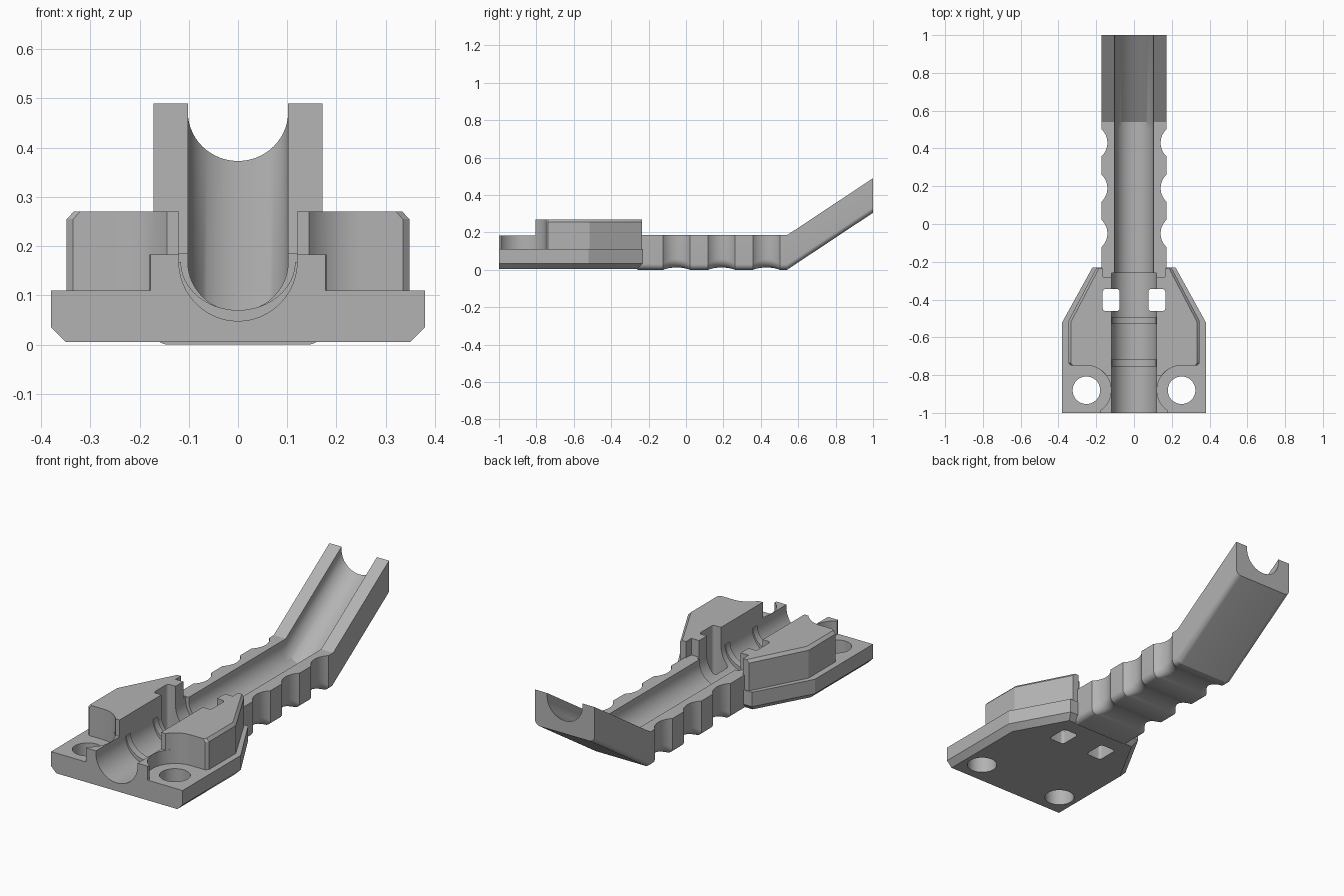
import bpy, bmesh, math
from mathutils import Vector

if "Cube" in bpy.data.objects:
    bpy.data.objects.remove(bpy.data.objects["Cube"])

grey = bpy.data.materials.new("plain grey plastic")
grey.diffuse_color = (0.45, 0.45, 0.45, 1)
grey.use_nodes = True
grey.node_tree.nodes["Principled BSDF"].inputs["Base Color"].default_value = grey.diffuse_color


def loft(name, rings):
    """Closed solid through matching rings of 3D points."""
    bm = bmesh.new()
    vs = [[bm.verts.new(p) for p in r] for r in rings]
    n = len(vs[0])
    for a, b in zip(vs, vs[1:]):
        for i in range(n):
            j = (i + 1) % n
            bm.faces.new((a[i], a[j], b[j], b[i]))
    bm.faces.new(vs[0])
    bm.faces.new(vs[-1])
    bmesh.ops.recalc_face_normals(bm, faces=bm.faces)
    me = bpy.data.meshes.new(name)
    bm.to_mesh(me)
    bm.free()
    ob = bpy.data.objects.new(name, me)
    bpy.context.collection.objects.link(ob)
    me.materials.append(grey)
    return ob


def upright(name, levels, side=1):
    """Solid from (outline, z) levels, optionally mirrored in x."""
    return loft(name, [[(side * x, y, z) for x, y in o] for o, z in levels])


def along_y(name, section, y0, y1):
    return loft(name, [[(x, y, z) for x, z in section] for y in (y0, y1)])


def arc(cx, cy, rx, ry, a0, a1, n):
    return [(cx + rx * math.cos(math.radians(a0 + (a1 - a0) * i / n)),
             cy + ry * math.sin(math.radians(a0 + (a1 - a0) * i / n))) for i in range(n + 1)]


def combine(target, other, op):
    m = target.modifiers.new("cut", 'BOOLEAN')
    m.operation, m.object, m.solver = op, other, 'EXACT'
    bpy.context.view_layer.objects.active = target
    bpy.ops.object.modifier_apply(modifier=m.name)
    bpy.data.objects.remove(other)


def both_sides(right):
    return right + [(-x, y) for x, y in reversed(right)]


# Mounting plate with chamfered lower edge
low = both_sides([(0.35, -1), (0.35, -0.528), (0.203, -0.26)])
full = both_sides([(0.38, -1), (0.38, -0.52), (0.22, -0.23)])
clamp = upright("cable_clamp", [(low, 0.005), (full, 0.035), (full, 0.11)])

HX, HY = 0.252, -0.88      # screw hole centre


def pad_outline(i):
    """Raised pad outline, outer edges pulled in by i."""
    return ([(-0.01, -0.235), (-0.01, -0.805)]
            + arc(HX, HY, 0.131, 0.131, 145, 92, 10)
            + [(0.335 - i, -0.749), (0.348 - i, -0.737),
               (0.348 - i, -0.515 - i * 0.3), (0.2 - i, -0.235)])


# Raised pads and front rims around the screw seats
rim = [(-0.01, -1), (0.178, -1)] + arc(HX, HY, 0.13, 0.13, 236, 124, 20) + [(-0.01, -0.772)]
for s in (1, -1):
    pad = upright("pad", [(pad_outline(0), 0.09), (pad_outline(0), 0.255),
                          (pad_outline(0.014), 0.27)], s)
    combine(clamp, pad, 'UNION')
    combine(clamp, upright("rim", [(rim, 0.09), (rim, 0.183)], s), 'UNION')

# Cable channel and step behind the pads
channel = [(0.12, 0.5), (-0.12, 0.5)] + arc(0, 0.168, 0.12, 0.12, 180, 360, 32)
combine(clamp, along_y("channel", channel, -1.1, -0.1), 'DIFFERENCE')
step = [(-0.165, 0.183), (0.165, 0.183), (0.165, 0.4), (-0.165, 0.4)]
combine(clamp, along_y("step", step, -0.28, -0.1), 'DIFFERENCE')

# Grip ridges across the channel
crescent = arc(0, 0.168, 0.13, 0.13, 180, 360, 24) + arc(0, 0.168, 0.116, 0.098, 360, 180, 24)
for y in (-0.755, -0.53):
    combine(clamp, along_y("ridge", crescent, y, y + 0.037), 'UNION')


# Bent cable sleeve with three flex grooves
def sleeve_ring(y, d, lift):
    w, zb, r = 0.172 - d, 0.4 * d, 0.03 + 0.5 * d
    pts = ([(w, 0.185)] + arc(w - r, zb + r, r, r, 0, -90, 8)
           + arc(-w + r, zb + r, r, r, 270, 180, 8) + [(-w, 0.185)]
           + arc(0, 0.168, 0.102, 0.1, 180, 360, 28))
    pts.insert(len(pts) - 29, (-0.102, 0.185))
    pts.append((0.102, 0.185))
    return [(x, y, z + lift) for x, z in pts]


half, depth = 0.072, 0.031
R = (half ** 2 + depth ** 2) / (2 * depth)
rings = [sleeve_ring(-0.26, 0, 0)]
for c in (-0.05, 0.19, 0.43):
    for i in range(-8, 9):
        dy = half * i / 8
        rings.append(sleeve_ring(c + dy, max(0, math.sqrt(R * R - dy * dy) - R + depth), 0))
rings += [sleeve_ring(0.54, 0, 0), sleeve_ring(1, 0, 0.305)]
combine(clamp, loft("sleeve", rings), 'UNION')

# Screw holes and tie slots
for s in (1, -1):
    hole = arc(HX, HY, 0.073, 0.073, 0, 352.5, 47)
    combine(clamp, upright("screw_hole", [(hole, -0.1), (hole, 0.5)], s), 'DIFFERENCE')
    slot = []
    for x, y, a in ((0.15, -0.36, 0), (0.092, -0.36, 90), (0.092, -0.445, 180), (0.15, -0.445, 270)):
        slot += arc(x, y, 0.016, 0.016, a, a + 90, 4)
    combine(clamp, upright("tie_slot", [(slot, -0.1), (slot, 0.5)], s), 'DIFFERENCE')

# Smooth curved walls, sharp edges
bpy.ops.object.select_all(action='DESELECT')
clamp.select_set(True)
bpy.context.view_layer.objects.active = clamp
bpy.ops.object.shade_smooth_by_angle(angle=math.radians(25))
